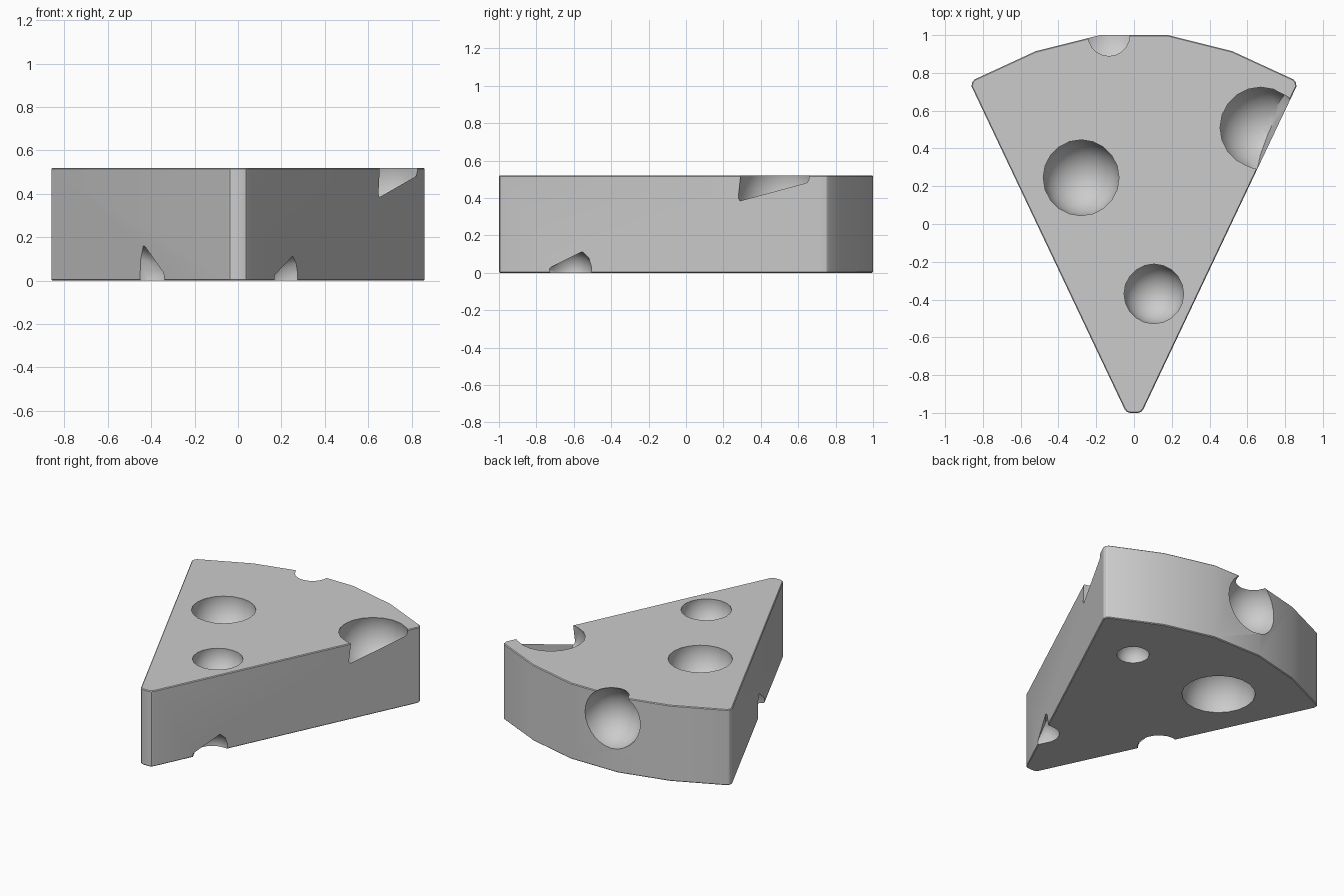
import bpy, bmesh, math
from mathutils import Vector

if "Cube" in bpy.data.objects:
    bpy.data.objects.remove(bpy.data.objects["Cube"])

H = 0.52          # slab height
SLOPE = 0.4737    # side wall: |x| = 0.05 + SLOPE * (y + 0.98)


def side_x(y):
    return 0.05 + SLOPE * (y + 0.98)


def make_object(name, bm):
    bmesh.ops.recalc_face_normals(bm, faces=bm.faces[:])
    mesh = bpy.data.meshes.new(name)
    bm.to_mesh(mesh)
    bm.free()
    ob = bpy.data.objects.new(name, mesh)
    bpy.context.collection.objects.link(ob)
    return ob


# Wedge: half outline mirrored, extruded, with tiny softened rims
half = [(0.022, -1.0), (0.038, -0.995), (0.05, -0.98), (0.86, 0.728), (0.857, 0.75),
        (0.845, 0.765), (0.52, 0.915), (0.18, 1.0)]
outline = half + [(-x, y) for x, y in reversed(half)]
bm = bmesh.new()
base = bm.faces.new([bm.verts.new((x, y, 0)) for x, y in outline])
ext = bmesh.ops.extrude_face_region(bm, geom=[base])
top = [g for g in ext["geom"] if isinstance(g, bmesh.types.BMVert)]
bmesh.ops.translate(bm, verts=top, vec=(0, 0, H))
bmesh.ops.recalc_face_normals(bm, faces=bm.faces[:])
rims = [e for e in bm.edges if abs(e.verts[0].co.z - e.verts[1].co.z) < 1e-4]
bmesh.ops.bevel(bm, geom=rims, offset=0.005, segments=1, affect='EDGES')
cheese = make_object("cheese_wedge", bm)


def sphere_bm(centre, r):
    b = bmesh.new()
    bmesh.ops.create_uvsphere(b, u_segments=20, v_segments=14, radius=r)
    bmesh.ops.translate(b, verts=b.verts[:], vec=centre)
    return b


def round_hole(centre, r):
    return make_object("hole_cutter", sphere_bm(centre, r))


# Hole that breaks through a side wall with an angular mouth given as (y, z)
def side_hole(centre, r, mouth, s):
    src = sphere_bm(centre, r)
    n = Vector((s, -SLOPE, 0)).normalized()
    wall = Vector((s * 0.05, -0.98, 0))
    pts = [v.co.copy() for v in src.verts if (v.co - wall).dot(n) < -0.015]
    src.free()
    for y, z in mouth:
        p = Vector((s * side_x(y), y, z))
        pts += [p - n * 0.001, p + n * 0.003]
    b = bmesh.new()
    for p in pts:
        b.verts.new(p)
    res = bmesh.ops.convex_hull(b, input=b.verts[:])
    junk = {g for g in res["geom_interior"] + res["geom_unused"]
            if isinstance(g, bmesh.types.BMVert)}
    bmesh.ops.delete(b, geom=list(junk), context='VERTS')
    return make_object("side_hole_cutter", b)


cutters = [
    # top holes
    round_hole((-0.28, 0.245, 0.50), 0.203),
    round_hole((0.105, -0.37, 0.50), 0.16),
    # underside holes
    round_hole((0.433, 0.506, 0.01), 0.102),
    round_hole((-0.29, 0.473, 0.01), 0.23),
    # rind hole
    round_hole((-0.133, 1.0, 0.355), 0.2),
    # corner hole and the two lower side notches
    side_hole((0.67, 0.51, 0.45), 0.227,
              [(0.295, 0.54), (0.28, 0.40), (0.655, 0.50), (0.66, 0.54)], 1),
    side_hole((0.235, -0.615, 0.01), 0.112,
              [(-0.73, -0.02), (-0.73, 0.02), (-0.55, 0.11), (-0.52, 0.08),
               (-0.505, 0.03), (-0.505, -0.02)], 1),
    side_hole((-0.42, -0.26, 0.02), 0.135,
              [(-0.37, -0.02), (-0.365, 0.025), (-0.165, 0.16), (-0.14, 0.10),
               (-0.135, 0.04), (-0.135, -0.02)], -1),
]

# Carve
bpy.context.view_layer.objects.active = cheese
cheese.select_set(True)
for c in cutters:
    c.hide_render = True
    m = cheese.modifiers.new("hole", 'BOOLEAN')
    m.operation = 'DIFFERENCE'
    m.solver = 'EXACT'
    m.object = c
    bpy.ops.object.modifier_apply(modifier=m.name)
    bpy.data.objects.remove(c)

bpy.ops.object.shade_smooth_by_angle(angle=math.radians(30))
